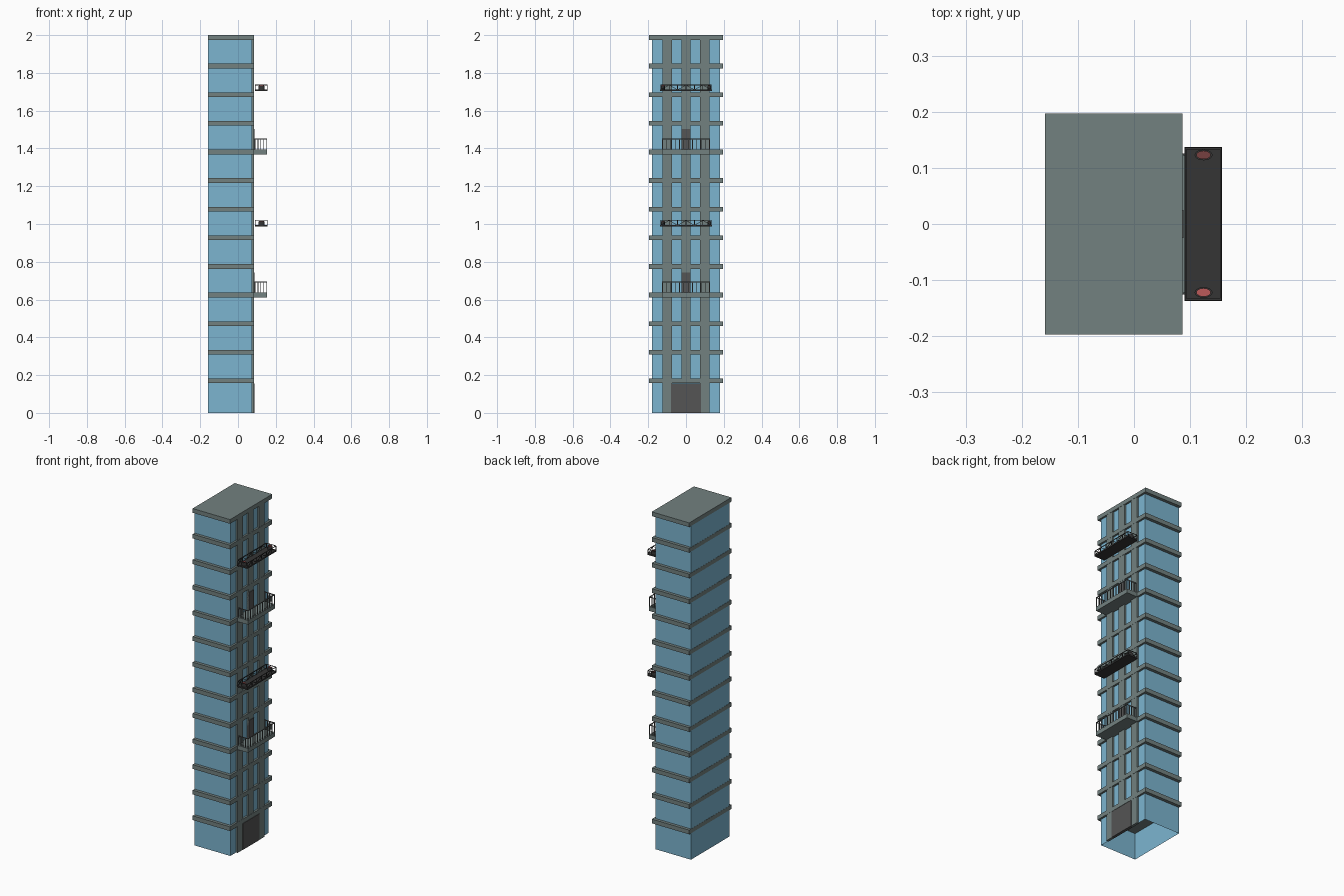
import bpy, bmesh, math
from mathutils import Matrix, Vector

if "Cube" in bpy.data.objects:
    bpy.data.objects.remove(bpy.data.objects["Cube"])


def material(name, rgb):
    m = bpy.data.materials.new(name)
    m.diffuse_color = (*rgb, 1)
    m.use_nodes = True
    m.node_tree.nodes["Principled BSDF"].inputs["Base Color"].default_value = m.diffuse_color
    return m


CONCRETE = material("concrete", (0.17, 0.22, 0.215))
GLASS = material("glass", (0.2, 0.46, 0.63))
DOOR = material("door_grey", (0.09, 0.09, 0.09))
RAIL = material("rail_grey", (0.12, 0.13, 0.13))
DARK = material("dark_metal", (0.035, 0.035, 0.035))
RED = material("red_lamp", (0.5, 0.1, 0.1))
DIM_RED = material("dim_red_lamp", (0.18, 0.05, 0.05))


def add_box(bm, x0, x1, y0, y1, z0, z1):
    mat = (Matrix.Translation(((x0 + x1) / 2, (y0 + y1) / 2, (z0 + z1) / 2))
           @ Matrix.Diagonal((x1 - x0, y1 - y0, z1 - z0, 1)))
    return bmesh.ops.create_cube(bm, size=1, matrix=mat)


def add_bar(bm, a, b, t):
    # square bar of thickness t between two points
    a, b = Vector(a), Vector(b)
    d = b - a
    mat = (Matrix.Translation((a + b) / 2) @ d.to_track_quat('Z', 'Y').to_matrix().to_4x4()
           @ Matrix.Diagonal((t, t, d.length, 1)))
    bmesh.ops.create_cube(bm, size=1, matrix=mat)


def finish(bm, name, mat):
    me = bpy.data.meshes.new(name)
    bm.to_mesh(me)
    bm.free()
    ob = bpy.data.objects.new(name, me)
    bpy.context.collection.objects.link(ob)
    me.materials.append(mat)
    return ob


def boxes(name, mat, items):
    bm = bmesh.new()
    for it in items:
        add_box(bm, *it)
    return finish(bm, name, mat)


# glass body, open underneath
bm = bmesh.new()
add_box(bm, -0.158, 0.075, -0.179, 0.179, 0, 1.99)
bm.faces.ensure_lookup_table()
bmesh.ops.delete(bm, geom=[f for f in bm.faces if f.normal.z < -0.9], context='FACES')
finish(bm, "glass_body", GLASS)

# floor slabs
STEP = 0.1515
boxes("floor_slabs", CONCRETE,
      [(-0.159, 0.086, -0.197, 0.197, 0.157 + i * STEP, 0.182 + i * STEP) for i in range(13)])

# facade columns, the middle one standing above the entrance
boxes("columns", CONCRETE,
      [(0.07, 0.085, y - 0.025, y + 0.025, z, 1.98) for y, z in ((-0.1, 0), (0, 0.157), (0.1, 0))])

# entrance and balcony doors
boxes("entrance_door", DOOR, [(0.07, 0.0865, -0.079, 0.079, 0, 0.155)])


def balcony(z, tag):
    boxes("balcony_door_" + tag, DOOR, [(0.07, 0.088, -0.025, 0.025, z, z + 0.108)])
    boxes("balcony_floor_" + tag, CONCRETE, [(0.08, 0.154, -0.126, 0.126, z - 0.025, z)])
    # railing posts and top rail on three sides
    bm = bmesh.new()
    t, top, xo, yo = 0.004, z + 0.056, 0.152, 0.124
    for i in range(12):
        y = -yo + 2 * yo * i / 11
        add_bar(bm, (xo, y, z), (xo, y, top), t)
    for s in (-yo, yo):
        for i in range(4):
            x = 0.09 + i * 0.0155
            add_bar(bm, (x, s, z), (x, s, top), t)
        add_bar(bm, (0.087, s, top), (xo + t / 2, s, top), t)
    add_bar(bm, (xo, -yo, top), (xo, yo, top), t)
    finish(bm, "balcony_railing_" + tag, RAIL)


def lift(z, tag):
    # cleaning platform floor
    boxes("lift_floor_" + tag, DARK, [(0.09, 0.157, -0.137, 0.137, z, z + 0.008)])
    # posts, rails and crossed braces
    bm = bmesh.new()
    lo, hi, t, yo, n = z + 0.006, z + 0.032, 0.003, 0.1345, 6
    for x in (0.092, 0.1545):
        add_bar(bm, (x, -yo, hi), (x, yo, hi), t)
        for i in range(n + 1):
            y = -yo + 2 * yo * i / n
            add_bar(bm, (x, y, lo), (x, y, hi), t)
            if i < n:
                y2 = y + 2 * yo / n
                a, b = (lo, hi) if i % 2 == 0 else (hi, lo)
                add_bar(bm, (x, y, a), (x, y2, b), t * 0.8)
    for y in (-yo, yo):
        add_bar(bm, (0.092, y, hi), (0.1545, y, hi), t)
    finish(bm, "lift_railing_" + tag, DARK)
    # oval lamps in dark housings at both ends
    for y, mat, side in ((-0.122, RED, "near"), (0.123, DIM_RED, "far")):
        for name, m, r, h, zc in (("housing", DARK, 1.0, 0.020, 0.016), ("lamp", mat, 0.8, 0.004, 0.027)):
            bm = bmesh.new()
            bmesh.ops.create_cone(bm, cap_ends=True, segments=20, radius1=r, radius2=r, depth=1,
                                  matrix=Matrix.Translation((0.124, y, z + zc))
                                  @ Matrix.Diagonal((0.016, 0.0095, h, 1)))
            finish(bm, f"lift_{name}_{side}_{tag}", m)


for k, tag in ((0, "lower"), (1, "upper")):
    balcony(0.182 + STEP * (3 + 5 * k), tag)
    lift(0.987 + 0.717 * k, tag)
